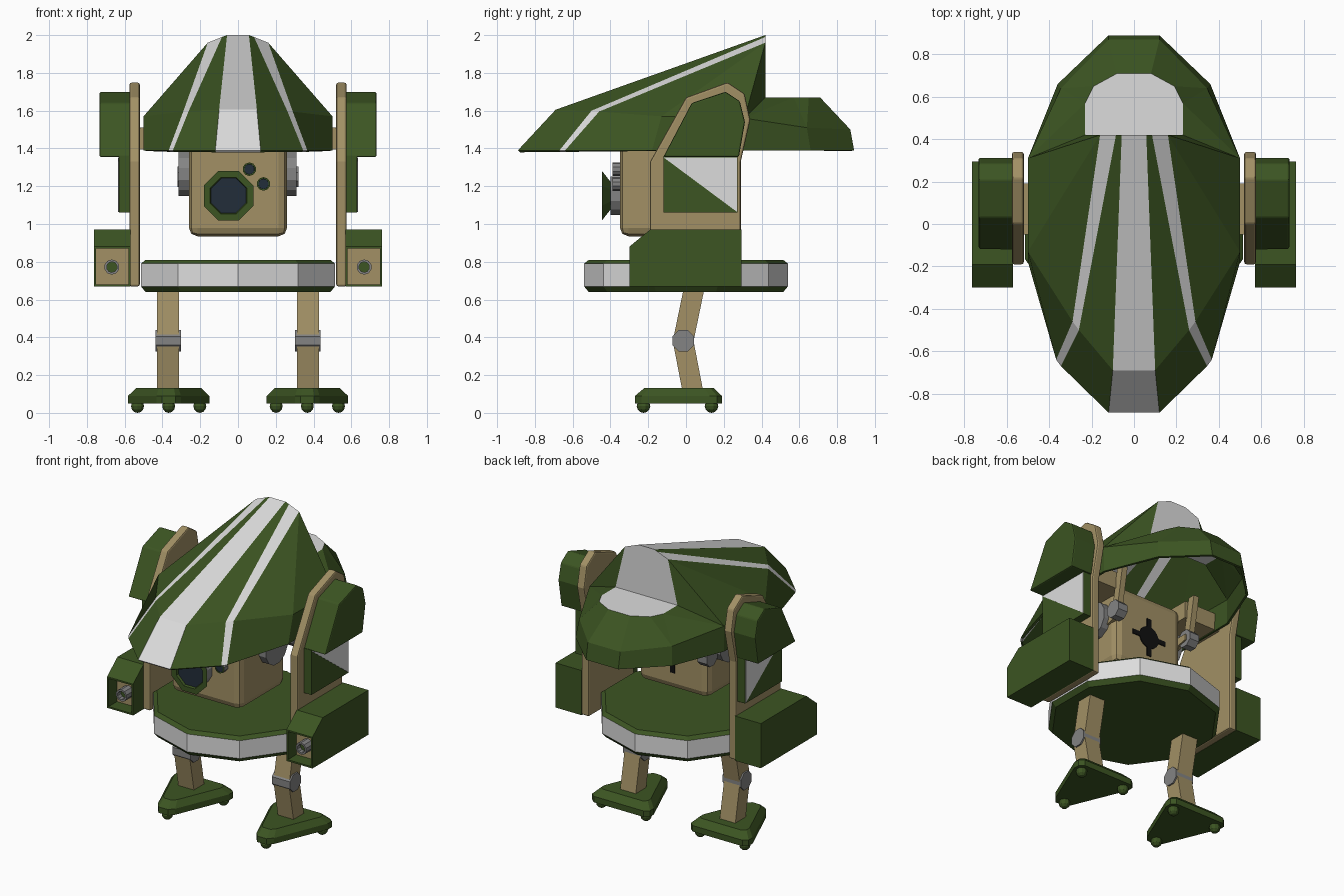
import bpy, bmesh, math
from mathutils import Vector

if "Cube" in bpy.data.objects:
    bpy.data.objects.remove(bpy.data.objects["Cube"])


def material(name, r, g, b):
    m = bpy.data.materials.new(name)
    m.diffuse_color = (r, g, b, 1)
    m.use_nodes = True
    m.node_tree.nodes["Principled BSDF"].inputs["Base Color"].default_value = m.diffuse_color
    return m


GREEN = material("army green", 0.045, 0.09, 0.016)
TAN = material("tan", 0.36, 0.28, 0.13)
WHITE = material("off white", 0.72, 0.72, 0.72)
GRAY = material("steel gray", 0.23, 0.23, 0.23)
NAVY = material("dark navy", 0.016, 0.026, 0.042)
BLACK = material("black", 0.005, 0.005, 0.005)


def finish(name, bm, mats):
    bmesh.ops.recalc_face_normals(bm, faces=bm.faces[:])
    me = bpy.data.meshes.new(name)
    bm.to_mesh(me)
    bm.free()
    for m in mats:
        me.materials.append(m)
    ob = bpy.data.objects.new(name, me)
    bpy.context.scene.collection.objects.link(ob)
    return ob


def loft(name, rings, mats, index=None, bevel=0):
    """Skin a row of rings; index = material for [start cap, segments..., end cap]."""
    index = index or [0] * (len(rings) + 1)
    bm = bmesh.new()
    vs = [[bm.verts.new(p) for p in ring] for ring in rings]
    n = len(rings[0])
    bm.faces.new(vs[0]).material_index = index[0]
    bm.faces.new(vs[-1]).material_index = index[-1]
    for j in range(len(rings) - 1):
        for i in range(n):
            k = (i + 1) % n
            f = bm.faces.new((vs[j][i], vs[j][k], vs[j + 1][k], vs[j + 1][i]))
            f.material_index = index[j + 1]
    ob = finish(name, bm, mats)
    if bevel:
        mod = ob.modifiers.new("bevel", 'BEVEL')
        mod.width, mod.segments, mod.limit_method = bevel, 2, 'ANGLE'
    return ob


def prism_x(name, yz, x0, x1, mats, **kw):
    return loft(name, [[(x, y, z) for y, z in yz] for x in (x0, x1)], mats, **kw)


def box(name, x0, x1, y0, y1, z0, z1, mat, **kw):
    return prism_x(name, [(y0, z0), (y1, z0), (y1, z1), (y0, z1)], x0, x1, [mat], **kw)


def turned(name, c, axis, steps, mats, n=8, index=None, turn=0.5):
    """Rings of (offset along axis, radius) about centre c."""
    rings = []
    for d, r in steps:
        ring = []
        for i in range(n):
            a = 2 * math.pi * (i + turn) / n
            u, v = r * math.cos(a), r * math.sin(a)
            ring.append(Vector(c) + Vector({'x': (d, u, v), 'y': (u, d, v), 'z': (u, v, d)}[axis]))
        rings.append(ring)
    return loft(name, rings, mats, index)


# Hood: half shell columns (rim, mid, top), mirrored while building
RIM = [(0, -.89), (.12, -.89), (.345, -.67), (.367, -.64), (.5, -.18), (.5, .31), (.36, .66), (.12, .89), (0, .89)]
rim = [(x, y, 1.39) for x, y in RIM]
mid = [(0, -.69, 1.605), (.10, -.69, 1.605), (.26, -.50, 1.60), (.29, -.46, 1.595), (.5, -.13, 1.57),
       (.5, .31, 1.56), (.345, .64, 1.51), (.12, .87, 1.50), (0, .87, 1.50)]
top = [(0, .42, 2), (.058, .42, 2), (.085, .42, 1.99), (.16, .42, 1.96)]
deck = [(0, .42, 1.67), (.23, .42, 1.67), (.23, .57, 1.67), (.19, .65, 1.67), (.08, .71, 1.67), (0, .71, 1.67)]
stripe = {0: 1, 2: 1}
panels = [((rim[i], rim[i + 1], mid[i + 1], mid[i]), stripe.get(i, 0)) for i in range(8)]
panels += [((mid[i], mid[i + 1], top[i + 1], top[i]), stripe.get(i, 0)) for i in range(3)]
panels += [((mid[3], mid[4], top[3]), 0), ((mid[4], mid[5], top[3]), 0), ((mid[5], deck[1], top[3]), 0),
           ((mid[5], deck[2], deck[1]), 0), ((mid[5], mid[6], deck[2]), 0), ((mid[6], deck[3], deck[2]), 0),
           ((mid[6], mid[7], deck[4], deck[3]), 0), ((mid[7], mid[8], deck[5], deck[4]), 0),
           (deck, 1), (top + [deck[1], deck[0]], 1)]
bm = bmesh.new()
for pts, m in panels:
    for s in (1, -1):
        bm.faces.new([bm.verts.new((s * x, y, z)) for x, y, z in pts]).material_index = m
bmesh.ops.remove_doubles(bm, verts=bm.verts[:], dist=0.0005)
hood = finish("hood", bm, [GREEN, WHITE])
mod = hood.modifiers.new("thickness", 'SOLIDIFY')
mod.thickness, mod.offset = 0.015, -1

# Head block with eyes and back vent
box("head", -.26, .26, -.35, .14, .935, 1.47, TAN, bevel=0.045)
turned("main_eye_base", (-.05, 0, 1.15), 'y', [(-.34, .105), (-.40, .105)], [GRAY], n=12)
turned("main_eye", (-.05, 0, 1.15), 'y',
       [(-.38, .06), (-.40, .08), (-.445, .142), (-.445, .105), (-.43, .10)], [GREEN, NAVY], n=8,
       index=[0, 0, 0, 0, 0, 1])
for i, (x, z) in enumerate([(.06, 1.29), (.135, 1.212)]):
    turned("small_eye_%d" % i, (x, 0, z), 'y', [(-.34, .036), (-.39, .036), (-.39, .028), (-.388, .027)],
           [GRAY, NAVY, GREEN], n=10, index=[0, 0, 2, 1, 1])
vent = []
for k in range(4):
    a = k * math.pi / 2
    for r, w in [(.06, -.045), (.075, -.016), (.13, -.016), (.13, .016), (.075, .016), (.06, .045)]:
        vent.append((r * math.cos(a) - w * math.sin(a), 1.18 + r * math.sin(a) + w * math.cos(a)))
loft("back_vent", [[(x, y, z) for x, z in vent] for y in (.138, .146)], [BLACK])

# Round body: green faces with a white band
turned("body_disc", (0, 0, 0), 'z', [(.64, .515), (.67, .54), (.79, .54), (.81, .515)], [GREEN, WHITE],
       n=10, index=[0, 0, 1, 0, 0], turn=2.5)

PLATE = [(-.19, .67), (-.19, 1.33), (0, 1.67), (.22, 1.75), (.31, 1.69), (.34, 1.55), (.29, 1.33), (.29, .67)]
PAD = [(-.12, 1.355), (.03, 1.64), (.21, 1.70), (.285, 1.65), (.312, 1.54), (.28, 1.355)]
POD = [(-.30, .67), (-.30, .88), (-.19, .97), (.295, .97), (.295, .67)]

for s, side in ((1, "right"), (-1, "left")):
    # Neck joints and hood axle
    turned(side + "_ear_disc", (s * .285, -.03, 1.265), 'x', [(-.03, .12), (.025, .12)], [GRAY], n=12)
    turned(side + "_rear_joint", (s * .285, .18, 1.25), 'x', [(-.035, .06), (.035, .06)], [GRAY])
    prism_x(side + "_rear_arm", [(.155, 1.25), (.205, 1.25), (.255, 1.53), (.205, 1.53)],
            s * .265, s * .305, [TAN])
    prism_x(side + "_rear_link", [(.05, 1.20), (.20, 1.23), (.20, 1.27), (.05, 1.27)],
            s * .24, s * .275, [TAN])
    box(side + "_axle", s * .25, s * .54, -.05, .19, 1.395, 1.51, TAN)

    # Side plate with shoulder pad and two-colour panel
    prism_x(side + "_side_plate", PLATE, s * .52, s * .575, [TAN], bevel=0.01)
    prism_x(side + "_shoulder_pad", PAD, s * .57, s * .733, [GREEN], bevel=0.008)
    box(side + "_side_panel", s * .57, s * .63, -.12, .272, 1.06, 1.36, GREEN)
    prism_x(side + "_panel_marking", [(-.118, 1.352), (.27, 1.352), (.27, 1.064)], s * .628, s * .634, [WHITE])

    # Weapon pod with recessed front and barrel
    x0, x1 = sorted((s * .57, s * .763))
    pod = prism_x(side + "_weapon_pod", POD, x0, x1, [GREEN, TAN])
    bm = bmesh.new()
    bm.from_mesh(pod.data)
    front = min(bm.faces, key=lambda f: f.calc_center_median().y)
    bmesh.ops.inset_region(bm, faces=[front], thickness=0.015)
    front.material_index = 1
    hole = bmesh.ops.extrude_discrete_faces(bm, faces=[front])['faces'][0]
    bmesh.ops.translate(bm, verts=hole.verts[:], vec=(0, .09, 0))
    for f in bm.faces:
        f.material_index = int(f == hole)
    bm.to_mesh(pod.data)
    bm.free()
    turned(side + "_barrel", (s * .668, 0, .772), 'y', [(-.20, .04), (-.285, .04), (-.285, .028), (-.25, .028)],
           [GRAY, GREEN], n=10, index=[0, 0, 0, 0, 1])

    # Leg: thigh, knee, shin
    x0, x1 = s * .312, s * .428
    prism_x(side + "_thigh", [(-.012, .66), (.098, .66), (.04, .38), (-.07, .38)], x0, x1, [TAN])
    prism_x(side + "_shin", [(-.07, .38), (.04, .38), (.092, .11), (-.018, .11)], x0, x1, [TAN])
    turned(side + "_knee", (s * .37, -.015, .382), 'x', [(-.068, .062), (.068, .062)], [GRAY])

    # Three-cornered foot on ball studs
    c = s * .367
    half = [(.035, -.27), (.065, -.235), (.215, .125), (.215, .165), (.185, .19)]
    outline = half + [(-x, y) for x, y in reversed(half)]
    rings = []
    for z, k in ((.05, 1), (.09, 1), (.132, .8)):
        rings.append([(c + x * k, (y + .02) * k - .02, z) for x, y in outline])
    loft(side + "_foot", rings, [GREEN])
    for i, (x, y) in enumerate([(0, -.225), (-.165, .135), (.165, .135)]):
        bm = bmesh.new()
        bmesh.ops.create_uvsphere(bm, u_segments=10, v_segments=6, radius=.036)
        bmesh.ops.translate(bm, verts=bm.verts[:], vec=(c + x, y, .036))
        finish("%s_foot_stud_%d" % (side, i), bm, [GREEN])
